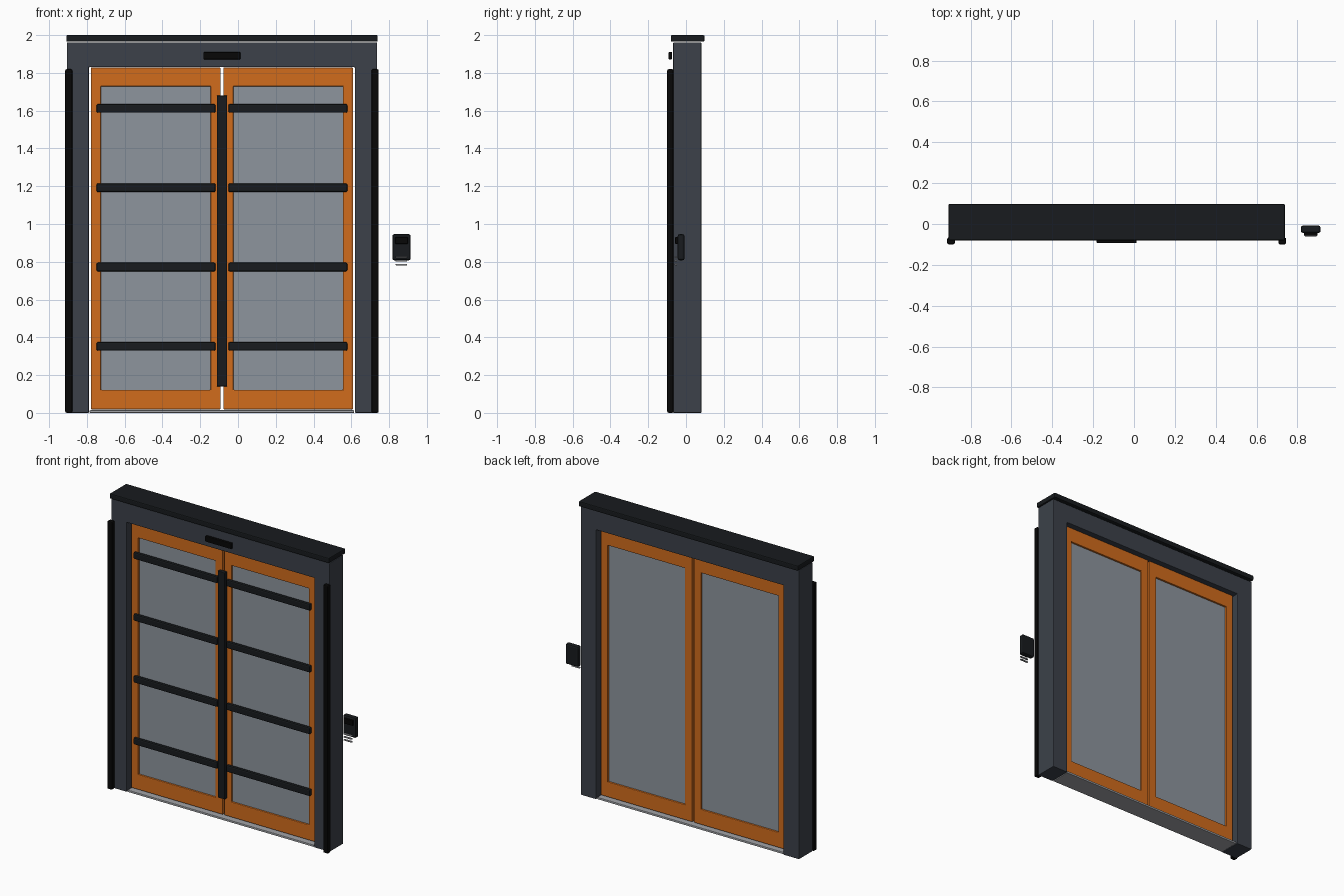
import bpy, bmesh

if "Cube" in bpy.data.objects:
    bpy.data.objects.remove(bpy.data.objects["Cube"])


def material(name, rgb):
    m = bpy.data.materials.new(name)
    m.diffuse_color = (*rgb, 1)
    m.use_nodes = True
    m.node_tree.nodes["Principled BSDF"].inputs["Base Color"].default_value = m.diffuse_color
    return m


SLATE = material("slate_metal", (0.045, 0.053, 0.068))
ORANGE = material("orange_paint", (0.64, 0.15, 0.012))
GLASS = material("grey_glass", (0.27, 0.30, 0.34))
DARK = material("dark_metal", (0.009, 0.011, 0.013))
BLACK = material("black_rubber", (0.002, 0.002, 0.002))
STEEL = material("steel", (0.36, 0.37, 0.39))


def finish(name, bm, mat, bevel):
    bmesh.ops.recalc_face_normals(bm, faces=bm.faces)
    me = bpy.data.meshes.new(name)
    bm.to_mesh(me)
    bm.free()
    ob = bpy.data.objects.new(name, me)
    bpy.context.collection.objects.link(ob)
    me.materials.append(mat)
    if bevel:
        mod = ob.modifiers.new("bevel", 'BEVEL')
        mod.width = bevel
        mod.segments = 2
    return ob


def box(name, x, y, z, mat, bevel=0.004):
    """Box from (min, max) ranges on each axis."""
    bm = bmesh.new()
    bmesh.ops.create_cube(bm, size=1)
    for v in bm.verts:
        v.co = [(r[0] + r[1]) / 2 + c * (r[1] - r[0]) for r, c in zip((x, y, z), v.co)]
    return finish(name, bm, mat, bevel)


def ring(name, x, y, z, hx, hz, mat, bevel=0.004):
    """Rectangular frame with an opening hx by hz, running through y."""
    bm = bmesh.new()
    loops = []
    for yy in y:
        for a, b in ((x, z), (hx, hz)):
            loops.append([bm.verts.new((px, yy, pz)) for px, pz in
                          ((a[0], b[0]), (a[1], b[0]), (a[1], b[1]), (a[0], b[1]))])
    fo, fi, bo, bi = loops
    for p, q in ((fo, fi), (bo, bi), (fo, bo), (fi, bi)):
        for i in range(4):
            j = (i + 1) % 4
            bm.faces.new((p[i], p[j], q[j], q[i]))
    return finish(name, bm, mat, bevel)


def profile(name, pts, y, mat, bevel=0.004):
    """Extrude an x-z outline along y."""
    bm = bmesh.new()
    face = bm.faces.new([bm.verts.new((px, y[0], pz)) for px, pz in pts])
    out = bmesh.ops.extrude_face_region(bm, geom=[face])
    for v in out["geom"]:
        if isinstance(v, bmesh.types.BMVert):
            v.co.y = y[1]
    return finish(name, bm, mat, bevel)


C = -0.085  # middle of the doorway


def span(side, a, b):
    """x range mirrored about the doorway middle."""
    return tuple(sorted((C + side * a, C + side * b)))


# fixed surround: posts and header in one piece
O, I, H, T = 0.821, 0.704, 1.83, 1.961
profile("door_surround", [(C - O, 0), (C - I, 0), (C - I, H), (C + I, H),
                          (C + I, 0), (C + O, 0), (C + O, T), (C - O, T)], (-0.068, 0.081), SLATE)
box("top_cap", (C - 0.824, C + 0.824), (-0.08, 0.098), (1.965, 2.0), DARK, 0.006)
box("threshold", (C - 0.70, C + 0.70), (-0.065, 0.075), (0, 0.014), STEEL, 0.003)
box("header_sensor", (C - 0.098, C + 0.098), (-0.093, -0.073), (1.872, 1.91), BLACK, 0.004)

for side, tag in ((-1, "left"), (1, "right")):
    # edge strips on the posts
    box(f"{tag}_edge_strip", span(side, 0.792, 0.83), (-0.1, -0.066), (0, 1.82), BLACK, 0.008)
    # door leaf with glass
    ring(f"{tag}_door_frame", span(side, 0.007, 0.694), (-0.034, 0.046), (0.019, 1.828),
         span(side, 0.06, 0.641), (0.122, 1.728), ORANGE)
    box(f"{tag}_door_glass", span(side, 0.058, 0.643), (-0.022, 0.034), (0.12, 1.73), GLASS, 0)
    # push bars
    for i in range(4):
        z = 0.352 + 0.42 * i
        box(f"{tag}_bar_{i + 1}", span(side, 0.034, 0.664), (-0.056, -0.032),
            (z - 0.023, z + 0.023), DARK, 0.008)

# meeting strip over the gap between the doors
box("centre_strip", (C - 0.027, C + 0.027), (-0.06, -0.032), (0.14, 1.68), DARK, 0.004)

# control unit beside the door
box("control_case", (0.817, 0.914), (-0.044, -0.008), (0.808, 0.946), DARK, 0.01)
box("control_screen", (0.832, 0.899), (-0.057, -0.042), (0.895, 0.93), BLACK, 0.003)
for i in range(3):
    z = 0.785 + 0.02 * i
    box(f"control_slat_{i + 1}", (0.835, 0.896), (-0.06, -0.048), (z - 0.004, z + 0.004), STEEL, 0.002)
